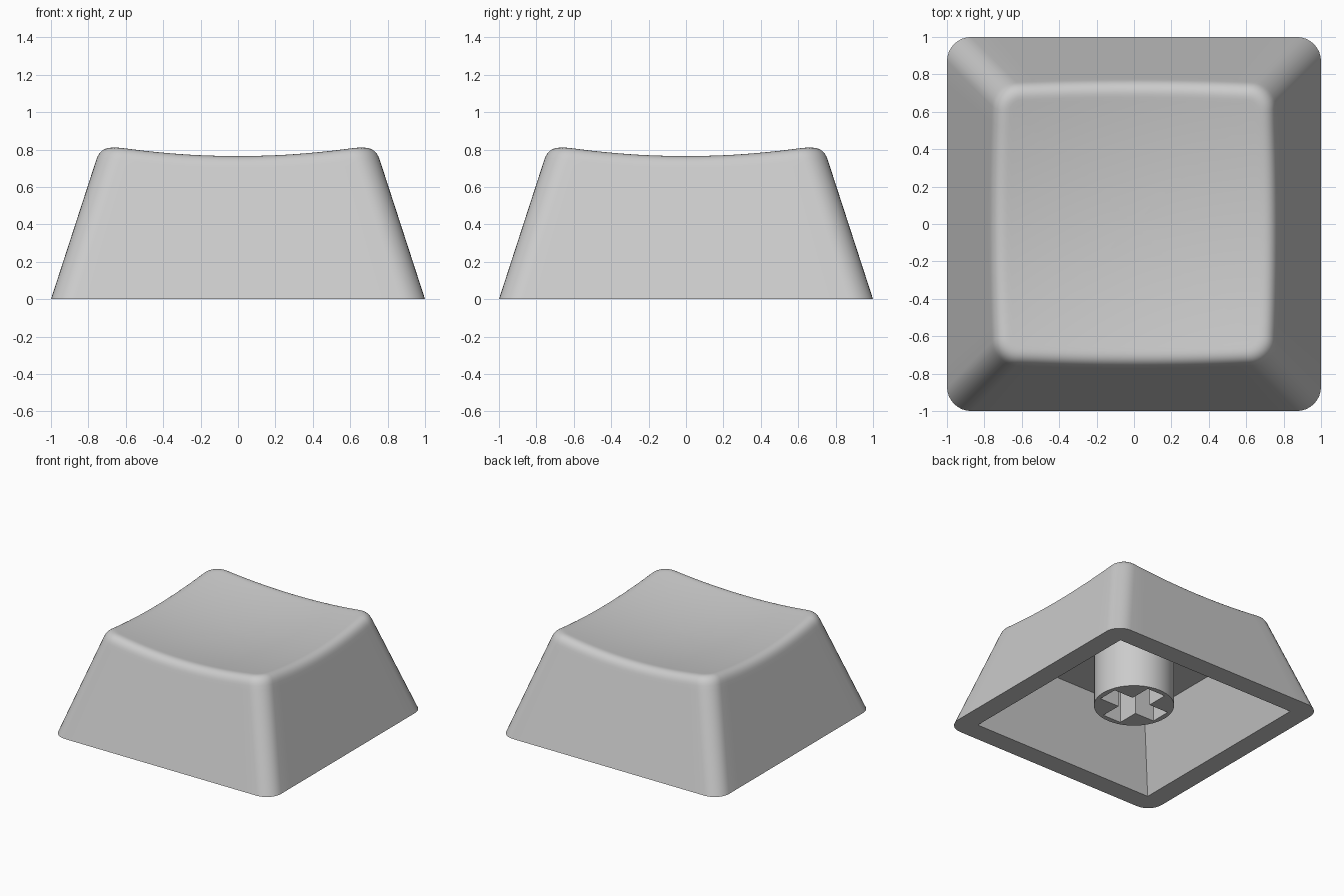
import bpy, bmesh, math

cube = bpy.data.objects.get("Cube")
if cube:
    bpy.data.objects.remove(cube, do_unlink=True)

GREY = (0.6, 0.6, 0.6, 1)
mat = bpy.data.materials.new("light grey plastic")
mat.use_nodes = True
mat.diffuse_color = GREY
mat.node_tree.nodes["Principled BSDF"].inputs["Base Color"].default_value = GREY

TAPER, RADIUS, FILLET = 0.325, 0.13, 0.07


def finish(bm, name):
    bmesh.ops.recalc_face_normals(bm, faces=bm.faces)
    mesh = bpy.data.meshes.new(name)
    bm.to_mesh(mesh)
    bm.free()
    mesh.materials.append(mat)
    ob = bpy.data.objects.new(name, mesh)
    bpy.context.collection.objects.link(ob)
    bpy.ops.object.select_all(action='DESELECT')
    ob.select_set(True)
    bpy.context.view_layer.objects.active = ob
    bpy.ops.object.shade_smooth_by_angle(angle=math.radians(30))
    return ob


def ring(bm, points):
    return [bm.verts.new(p) for p in points]


def pairs(loop):
    return list(zip(loop, loop[1:] + loop[:1]))


def bridge(bm, low, high):
    for (a, b), (c, d) in zip(pairs(low), pairs(high)):
        bm.faces.new((a, b, d, c))


def fill_between(bm, outer, inner):
    edges = [bm.edges.get(p) for p in pairs(outer) + pairs(inner)]
    bmesh.ops.triangle_fill(bm, use_beauty=True, edges=edges)


def dish(x, y):
    return 0.708 + 0.12 * (x * x + y * y)


def outline(arc=8, side=14):
    """Rounded square as (centre direction, outward normal) pairs."""
    out = []
    for k in range(4):
        base = k * math.pi / 2
        c = [math.copysign(1, math.cos(base + math.pi / 4)),
             math.copysign(1, math.sin(base + math.pi / 4))]
        for i in range(arc + 1):
            a = base + i / arc * math.pi / 2
            out.append((c[0], c[1], math.cos(a), math.sin(a)))
        nx, ny = math.cos(base + math.pi / 2), math.sin(base + math.pi / 2)
        for i in range(1, side):
            t = 2 * i / side
            out.append((c[0] - ny * t, c[1] + nx * t, nx, ny))
    return out


def wall(o, z):
    h = 1 - TAPER * z - RADIUS
    return (o[0] * h + RADIUS * o[2], o[1] * h + RADIUS * o[3], z)


def rim_curve(o):
    """Wall start, sharp corner and dish end of the rounded upper rim."""
    z = 0.75
    for _ in range(8):
        z = dish(*wall(o, z)[:2])
    e = wall(o, z)
    x, y = e[0] - FILLET * o[2], e[1] - FILLET * o[3]
    return wall(o, z - FILLET), e, (x, y, dish(x, y))


def bezier(pts, t):
    return tuple((1 - t) ** 2 * a + 2 * t * (1 - t) * b + t * t * c
                 for a, b, c in zip(*pts))


# Cap shell: tapered walls, rounded rim and dished top
bm = bmesh.new()
shape = outline()
rims = [rim_curve(o) for o in shape]
rings = [ring(bm, [wall(o, 0) for o in shape])]
rings.append(ring(bm, [wall(o, r[0][2] - 0.03) for o, r in zip(shape, rims)]))
for i in range(9):
    rings.append(ring(bm, [bezier(r, i / 8) for r in rims]))
for s in (0.97, 0.85, 0.7, 0.55, 0.4, 0.25, 0.1):
    rings.append(ring(bm, [(r[2][0] * s, r[2][1] * s,
                            dish(r[2][0] * s, r[2][1] * s)) for r in rims]))
for low, high in zip(rings, rings[1:]):
    bridge(bm, low, high)
centre = bm.verts.new((0, 0, dish(0, 0)))
for a, b in pairs(rings[-1]):
    bm.faces.new((a, b, centre))

# Hollow underside with a flat ceiling
CEILING = 0.56
corners = [(1, 1), (-1, 1), (-1, -1), (1, -1)]
mouth = ring(bm, [(x * 0.835, y * 0.835, 0) for x, y in corners])
roof = ring(bm, [(x * 0.645, y * 0.645, CEILING) for x, y in corners])
bridge(bm, mouth, roof)
bm.faces.new(roof)
fill_between(bm, rings[0], mouth)
finish(bm, "cap_shell")

# Round stem with a cross-shaped socket
bm = bmesh.new()
STEM_R, STEM_Z, L, W = 0.302, 0.11, 0.26, 0.083
circle = [(STEM_R * math.cos(a), STEM_R * math.sin(a))
          for a in (i * math.tau / 48 for i in range(48))]
cross = []
for cs, sn in ((1, 0), (0, 1), (-1, 0), (0, -1)):
    cross += [(x * cs - y * sn, x * sn + y * cs) for x, y in ((L, -W), (L, W), (W, W))]
tube_low, tube_high = (ring(bm, [(x, y, z) for x, y in circle])
                       for z in (STEM_Z, CEILING + 0.02))
slot_low, slot_high = (ring(bm, [(x, y, z) for x, y in cross])
                       for z in (STEM_Z, CEILING - 0.04))
bridge(bm, tube_low, tube_high)
bridge(bm, slot_low, slot_high)
bm.faces.new(tube_high)
bm.faces.new(slot_high)
fill_between(bm, tube_low, slot_low)
finish(bm, "stem")
